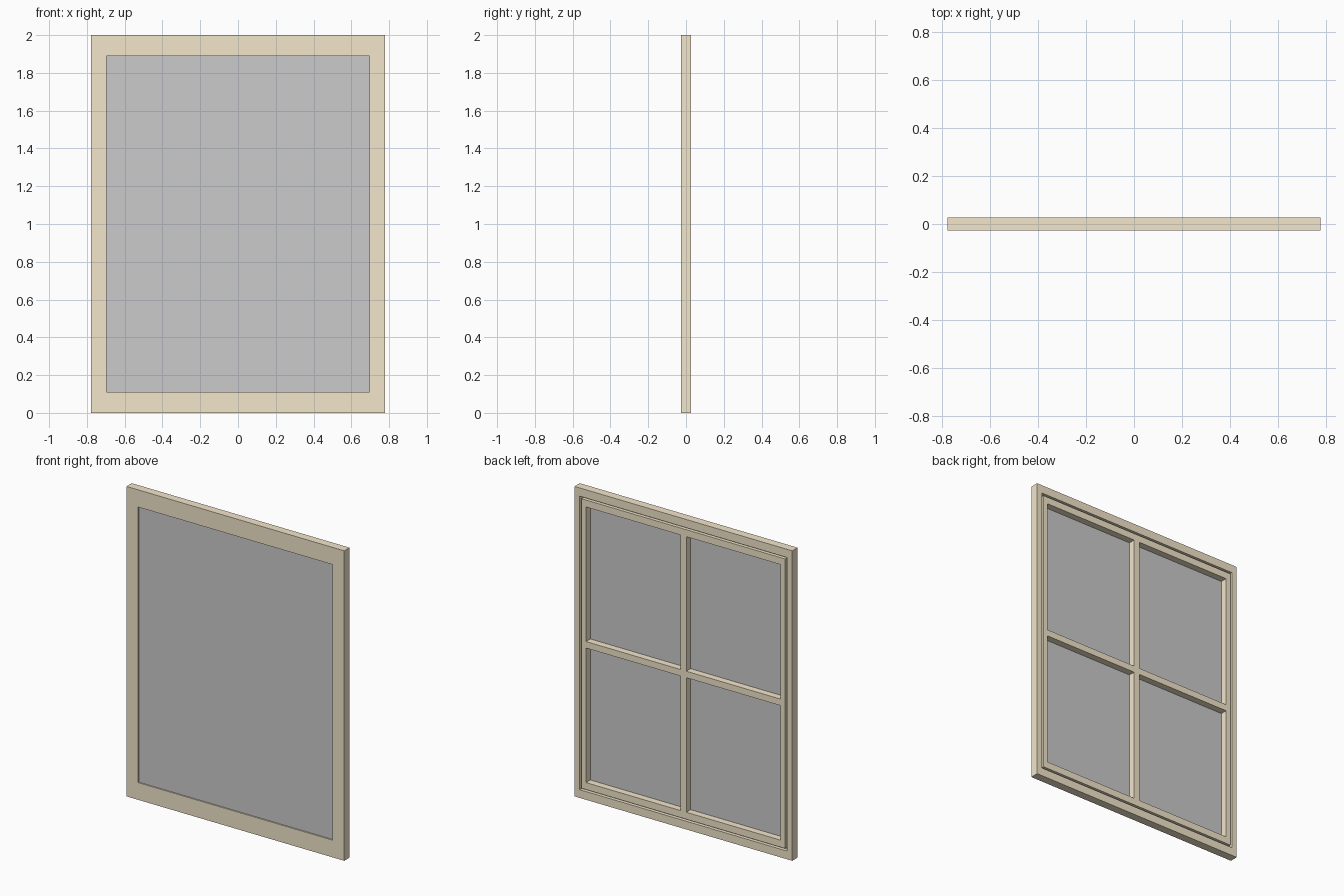
import bpy, bmesh

if "Cube" in bpy.data.objects:
    bpy.data.objects.remove(bpy.data.objects["Cube"])

HALF_W, HEIGHT = 0.777, 2.0
FRONT, BACK = -0.027, 0.027
GLASS_FRONT, GLASS_BACK = -0.019, -0.017
OPEN_X, OPEN_Z0, OPEN_Z1 = 0.695, 0.115, 1.893
BAR = 0.021                       # half width of glazing bars

wood = bpy.data.materials.new("pale_wood")
wood.diffuse_color = (0.9, 0.79, 0.6, 1)
wood.use_nodes = True
wood.node_tree.nodes["Principled BSDF"].inputs["Base Color"].default_value = wood.diffuse_color


def finish(name, bm, mat=None):
    bmesh.ops.recalc_face_normals(bm, faces=bm.faces)
    mesh = bpy.data.meshes.new(name)
    bm.to_mesh(mesh)
    bm.free()
    obj = bpy.data.objects.new(name, mesh)
    bpy.context.collection.objects.link(obj)
    if mat:
        mesh.materials.append(mat)
    return obj


def rect_sweep(name, profile, mat):
    """Sweep a closed (side inset, top/bottom inset, y) profile round the window."""
    bm = bmesh.new()
    rings = []
    for ix, iz, y in profile:
        x, z0, z1 = HALF_W - ix, iz, HEIGHT - iz
        rings.append([bm.verts.new(p) for p in
                      ((-x, y, z0), (x, y, z0), (x, y, z1), (-x, y, z1))])
    for i, a in enumerate(rings):
        b = rings[(i + 1) % len(rings)]
        for k in range(4):
            n = (k + 1) % 4
            bm.faces.new((a[k], a[n], b[n], b[k]))
    return finish(name, bm, mat)


def extrude_outline(name, points, y0, y1, mat=None):
    """Extrude an (x, z) outline from y0 to y1."""
    bm = bmesh.new()
    face = bm.faces.new([bm.verts.new((x, y0, z)) for x, z in points])
    moved = bmesh.ops.extrude_face_region(bm, geom=[face])["geom"]
    bmesh.ops.translate(bm, vec=(0, y1 - y0, 0),
                        verts=[v for v in moved if isinstance(v, bmesh.types.BMVert)])
    return finish(name, bm, mat)


# frame and sash in one section, with the shadow groove in the back face
IN_X, IN_Z = HALF_W - OPEN_X, 0.111
GROOVE = BACK - 0.022
rect_sweep("frame", [
    (0, 0, FRONT), (0, 0, BACK),
    (0.037, 0.053, BACK), (0.037, 0.053, GROOVE),
    (0.050, 0.066, GROOVE), (0.050, 0.066, BACK),
    (IN_X, IN_Z, BACK), (IN_X, IN_Z, FRONT)], wood)

# glass pane, edges tucked into the frame
e = 0.008
extrude_outline("glass_pane", [
    (-OPEN_X - e, OPEN_Z0 - e), (OPEN_X + e, OPEN_Z0 - e),
    (OPEN_X + e, OPEN_Z1 + e), (-OPEN_X - e, OPEN_Z1 + e)], GLASS_FRONT, GLASS_BACK)

# cross-shaped glazing bars behind the glass
b, w = BAR, OPEN_X
zc, z0, z1 = 1.0, IN_Z, HEIGHT - IN_Z
extrude_outline("glazing_bars", [
    (-b, z0), (b, z0), (b, zc - b), (w, zc - b), (w, zc + b), (b, zc + b),
    (b, z1), (-b, z1), (-b, zc + b), (-w, zc + b), (-w, zc - b), (-b, zc - b)],
    GLASS_BACK, BACK, wood)
